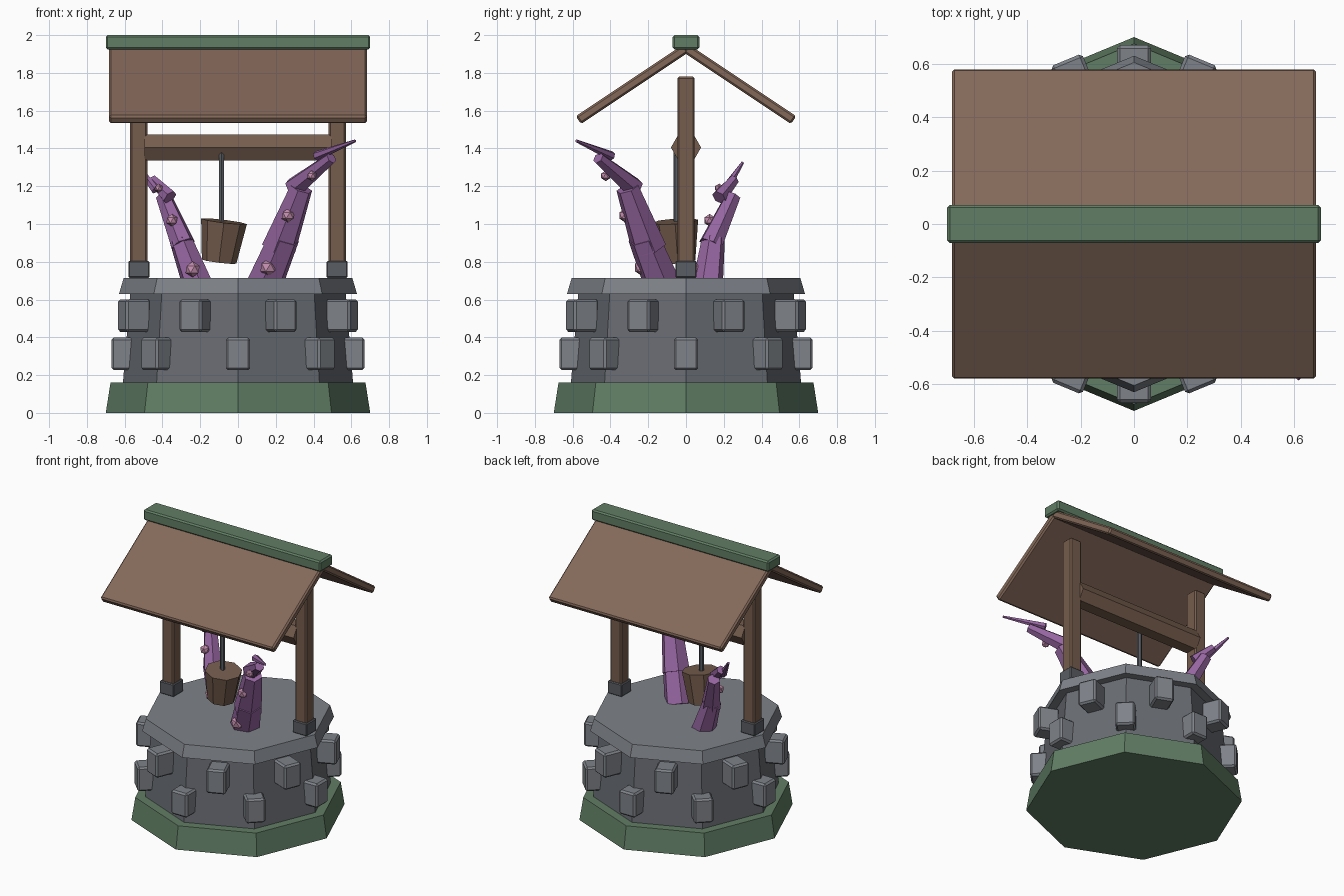
import bpy, math
from mathutils import Vector

if "Cube" in bpy.data.objects:
    bpy.data.objects.remove(bpy.data.objects["Cube"])


def material(name, rgb):
    m = bpy.data.materials.new(name)
    m.diffuse_color = (*rgb, 1)
    m.use_nodes = True
    m.node_tree.nodes["Principled BSDF"].inputs["Base Color"].default_value = m.diffuse_color
    return m


MOSS = material("moss", (0.12, 0.21, 0.13))
STONE = material("stone", (0.14, 0.15, 0.17))
BLOCK = material("block_stone", (0.21, 0.225, 0.25))
WOOD = material("wood", (0.18, 0.11, 0.075))
ROOF = material("roof_wood", (0.23, 0.14, 0.10))
IRON = material("iron", (0.10, 0.11, 0.125))
PURPLE = material("tentacle_purple", (0.30, 0.13, 0.35))
PINK = material("wart_pink", (0.55, 0.27, 0.42))


def finish(name, mat, bevel=0):
    ob = bpy.context.object
    ob.name = name
    ob.data.materials.append(mat)
    if bevel:
        mod = ob.modifiers.new("bevel", "BEVEL")
        mod.width, mod.segments = bevel, 1
    return ob


def box(name, loc, size, mat, rot=(0, 0, 0), bevel=0.01):
    bpy.ops.mesh.primitive_cube_add(size=1, location=loc, rotation=rot)
    ob = bpy.context.object
    for v in ob.data.vertices:
        v.co = v.co * Vector(size)
    return finish(name, mat, bevel)


def frustum(name, a, b, r1, r2, sides, mat):
    # tapered prism running from point a to point b
    a, b = Vector(a), Vector(b)
    rot = (b - a).to_track_quat('Z', 'Y').to_euler() if (b - a).xy.length > 1e-6 else (0, 0, 0)
    bpy.ops.mesh.primitive_cone_add(vertices=sides, radius1=r1, radius2=r2, depth=(b - a).length,
                                    location=(a + b) / 2, rotation=rot)
    return finish(name, mat)


# Octagonal well: mossy base, wall, rim
frustum("mossy_base", (0, 0, 0), (0, 0, 0.16), 0.70, 0.675, 8, MOSS)
frustum("well_wall", (0, 0, 0.15), (0, 0, 0.64), 0.61, 0.57, 8, STONE)
frustum("well_rim", (0, 0, 0.63), (0, 0, 0.715), 0.63, 0.605, 8, BLOCK)

# Two staggered rows of protruding stones
for row, (radius, z, shift, depth) in enumerate([(0.61, 0.312, 0, 0.12), (0.595, 0.515, 0.5, 0.14)]):
    for k in range(8):
        a = (k + shift) * math.pi / 4
        box(f"wall_stone_{row}_{k}", (radius * math.cos(a), radius * math.sin(a), z),
            (depth, 0.128, 0.172), BLOCK, (0, 0, a), 0.012)

# Posts, iron feet and roof slabs
tilt = math.atan2(0.38, 0.57)
for side, s in (("left", -1), ("right", 1)):
    box(f"{side}_post", (s * 0.525, 0, 1.245), (0.092, 0.092, 1.07), WOOD)
    box(f"{side}_post_foot", (s * 0.525, 0, 0.76), (0.112, 0.112, 0.09), IRON, bevel=0.006)
for side, s in (("front", -1), ("back", 1)):
    box(f"{side}_roof", (0, s * 0.285, 1.74), (1.365, 0.685, 0.05), ROOF, (-s * tilt, 0, 0))
box("ridge_cap", (0, 0, 1.962), (1.4, 0.142, 0.076), MOSS)

# Winch beam, rope and tilted bucket
frustum("winch_beam", (-0.495, 0, 1.405), (0.495, 0, 1.405), 0.08, 0.08, 6, WOOD)
beam = bpy.context.object
beam.rotation_euler = (0, math.pi / 2, 0)
frustum("rope", (-0.087, -0.05, 0.98), (-0.087, -0.05, 1.40), 0.016, 0.016, 6, IRON)
frustum("bucket", (-0.087, -0.05, 0.80), (-0.087, -0.05, 1.015), 0.092, 0.122, 8, WOOD)
bpy.context.object.rotation_euler = (math.radians(4), math.radians(7), 0)

# Tentacles: overlapping segments (start, end, radii) and warts (centre, radius)
TENTACLES = {
    "large": ([((0.14, -0.125, 0.68), (0.245, -0.225, 0.93), 0.10, 0.085),
               ((0.215, -0.195, 0.87), (0.335, -0.31, 1.19), 0.095, 0.062),
               ((0.295, -0.275, 1.19), (0.495, -0.465, 1.35), 0.058, 0.032),
               ((0.415, -0.395, 1.36), (0.62, -0.58, 1.44), 0.026, 0.008)],
              [((0.16, -0.23, 0.77), 0.047), ((0.265, -0.32, 1.045), 0.038),
               ((0.39, -0.425, 1.255), 0.028)]),
    "small": ([((-0.215, 0.115, 0.68), (-0.305, 0.145, 0.92), 0.082, 0.062),
               ((-0.29, 0.13, 0.89), (-0.395, 0.25, 1.15), 0.066, 0.042),
               ((-0.36, 0.175, 1.14), (-0.455, 0.255, 1.235), 0.042, 0.028),
               ((-0.435, 0.205, 1.18), (-0.545, 0.30, 1.325), 0.026, 0.008)],
              [((-0.24, 0.04, 0.76), 0.042), ((-0.35, 0.125, 1.02), 0.033),
               ((-0.42, 0.175, 1.19), 0.024)]),
}
for which, (segments, warts) in TENTACLES.items():
    for i, (a, b, r1, r2) in enumerate(segments):
        frustum(f"{which}_tentacle_segment_{i}", a, b, r1, r2, 6, PURPLE)
    for i, (c, r) in enumerate(warts):
        bpy.ops.mesh.primitive_ico_sphere_add(subdivisions=1, radius=r, location=c)
        finish(f"{which}_tentacle_wart_{i}", PINK)
